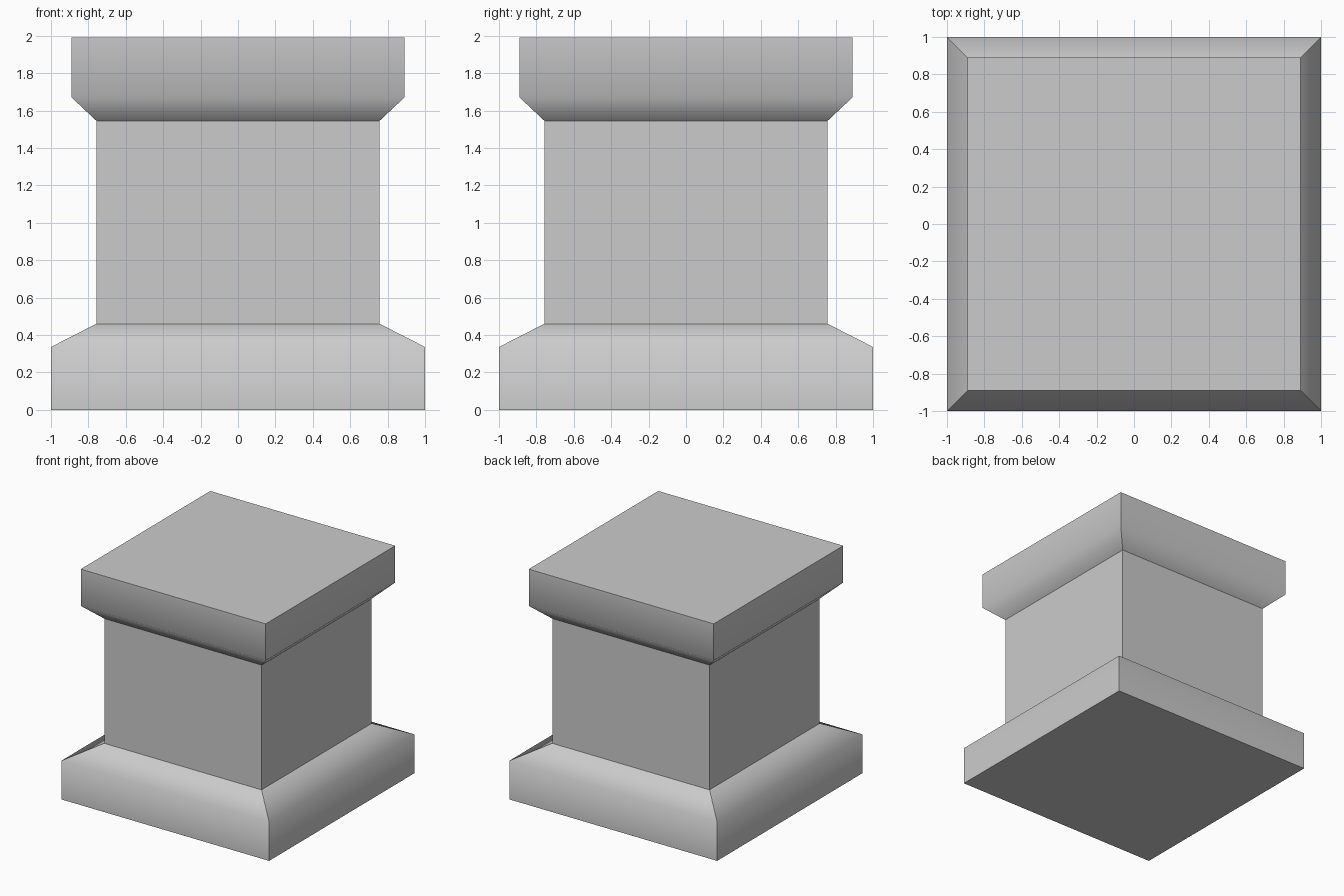
import bpy
import bmesh

if "Cube" in bpy.data.objects:
    bpy.data.objects.remove(bpy.data.objects["Cube"])


def square_part(name, profile, close_bottom=False, close_top=False):
    """Loft square rings through (half width, height) points."""
    bm = bmesh.new()
    rings = [[bm.verts.new((sx * w, sy * w, z))
              for sx, sy in ((-1, -1), (1, -1), (1, 1), (-1, 1))]
             for w, z in profile]
    for low, high in zip(rings, rings[1:]):
        for i in range(4):
            j = (i + 1) % 4
            bm.faces.new((low[i], low[j], high[j], high[i]))
    if close_bottom:
        bm.faces.new(rings[0][::-1])
    if close_top:
        bm.faces.new(rings[-1])

    # Only the chamfer rings stay soft; corners and ends are crisp
    soft = {v for ring in rings[1:-1] for v in ring}
    for face in bm.faces:
        face.smooth = True
    for edge in bm.edges:
        a, b = edge.verts
        edge.smooth = a in soft and b in soft and abs(a.co.z - b.co.z) < 1e-5

    mesh = bpy.data.meshes.new(name)
    bm.to_mesh(mesh)
    bm.free()
    obj = bpy.data.objects.new(name, mesh)
    bpy.context.collection.objects.link(obj)
    return obj


# Wide foot with sloping upper edge
square_part("base", [(1.0, 0.0), (1.0, 0.336), (0.757, 0.46)], close_bottom=True)

# Plain square shaft
square_part("shaft", [(0.757, 0.46), (0.757, 1.545)])

# Cap flaring out from the shaft
square_part("cap", [(0.757, 1.545), (0.89, 1.67), (0.89, 1.99)], close_top=True)
